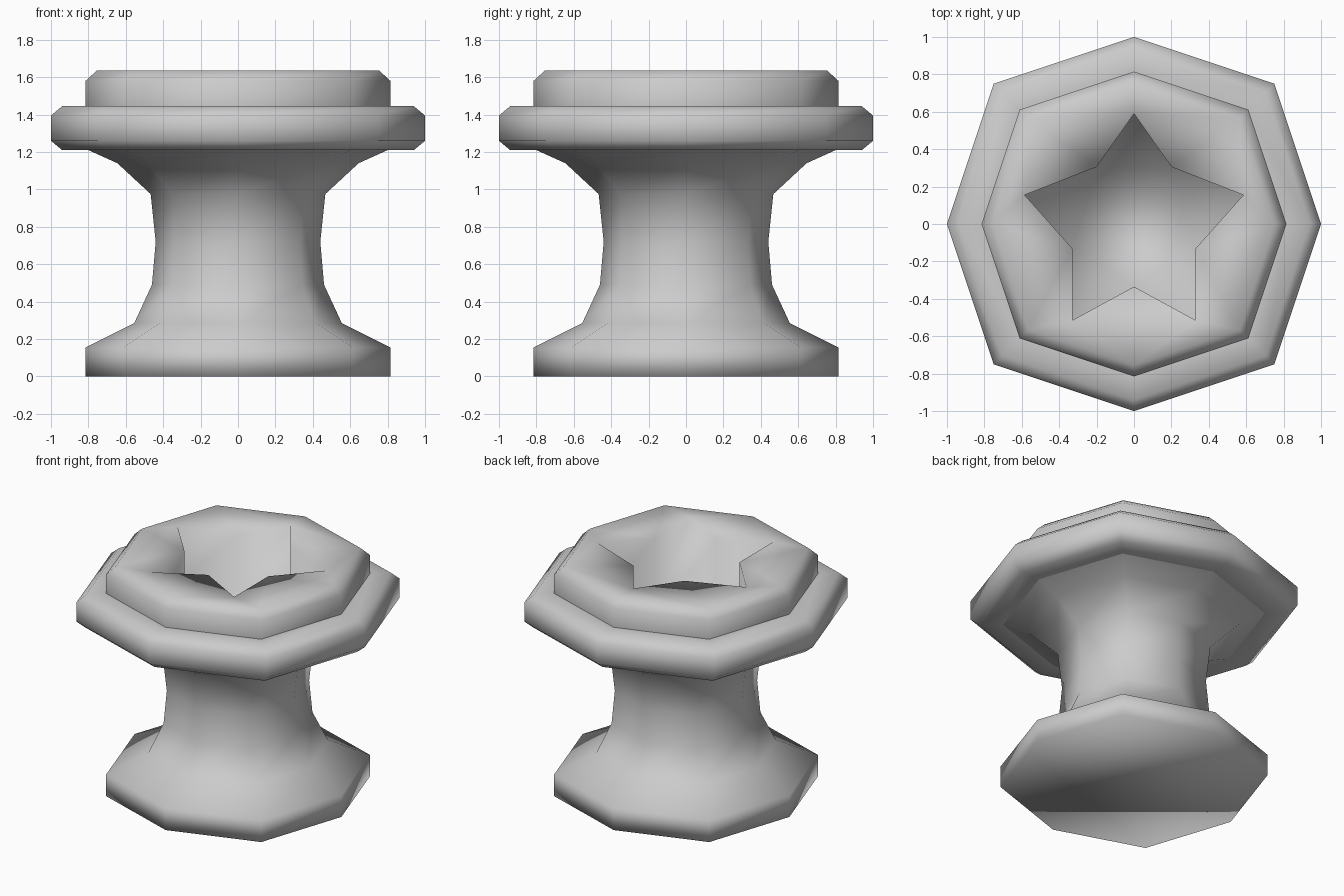
import bpy, bmesh
from mathutils import Vector

cube = bpy.data.objects.get("Cube")
if cube:
    bpy.data.objects.remove(cube)

stone = bpy.data.materials.new("grey_stone")
stone.use_nodes = True
COLOUR = (0.6, 0.6, 0.6, 1)
stone.diffuse_color = COLOUR
stone.node_tree.nodes["Principled BSDF"].inputs["Base Color"].default_value = COLOUR

# Eight-sided section, slightly wider on the diagonals, counter-clockwise
D = 0.75
OCTAGON = [(1, 0), (D, D), (0, 1), (-D, D), (-1, 0), (-D, -D), (0, -1), (D, -D)]


def skin(bm, lower, upper):
    """Bridge two matching loops with quads facing outward."""
    n = len(lower)
    for i in range(n):
        j = (i + 1) % n
        bm.faces.new((lower[i], lower[j], upper[j], upper[i]))


def turned(bm, profile):
    """Sweep a (radius, height) profile around the octagon; returns its loops."""
    loops = [[bm.verts.new((x * r, y * r, z)) for x, y in OCTAGON] for r, z in profile]
    for lower, upper in zip(loops, loops[1:]):
        skin(bm, lower, upper)
    return loops


def finish(bm, name):
    for f in bm.faces:
        f.smooth = True
    mesh = bpy.data.meshes.new(name)
    bm.to_mesh(mesh)
    bm.free()
    mesh.materials.append(stone)
    obj = bpy.data.objects.new(name, mesh)
    bpy.context.collection.objects.link(obj)
    return obj


# Foot and waisted column
bm = bmesh.new()
loops = turned(bm, [(0.815, 0), (0.815, 0.155), (0.555, 0.285), (0.46, 0.49),
                    (0.44, 0.72), (0.467, 0.975), (0.645, 1.14), (0.8, 1.21)])
bm.faces.new(reversed(loops[0]))
finish(bm, "pedestal_column")

# Wide bevelled collar
bm = bmesh.new()
turned(bm, [(0.8, 1.21), (0.94, 1.21), (1, 1.26), (1, 1.395), (0.94, 1.445), (0.815, 1.445)])
finish(bm, "collar")

# Bevelled cap with a star-shaped socket
bm = bmesh.new()
rim = turned(bm, [(0.815, 1.445), (0.815, 1.58), (0.755, 1.635)])[-1]
half = [(0.2, 0.305), (0.585, 0.155), (0.33, -0.13), (0.33, -0.515)]
star = [(0, 0.59)] + [(-x, y) for x, y in half] + [(0, -0.335)] + half[::-1]
mouth = [bm.verts.new((x, y, 1.635)) for x, y in star]
floor = [bm.verts.new((x, y, 1.235)) for x, y in star]
skin(bm, mouth, floor)
bm.faces.new(floor)
edges = [bm.edges.get((loop[i - 1], loop[i])) for loop in (rim, mouth) for i in range(len(loop))]
top = bmesh.ops.triangle_fill(bm, edges=edges, use_beauty=True, normal=Vector((0, 0, 1)))
for f in top["geom"]:
    if isinstance(f, bmesh.types.BMFace):
        f.normal_update()
        if f.normal.z < 0:
            f.normal_flip()
finish(bm, "socket_cap")
